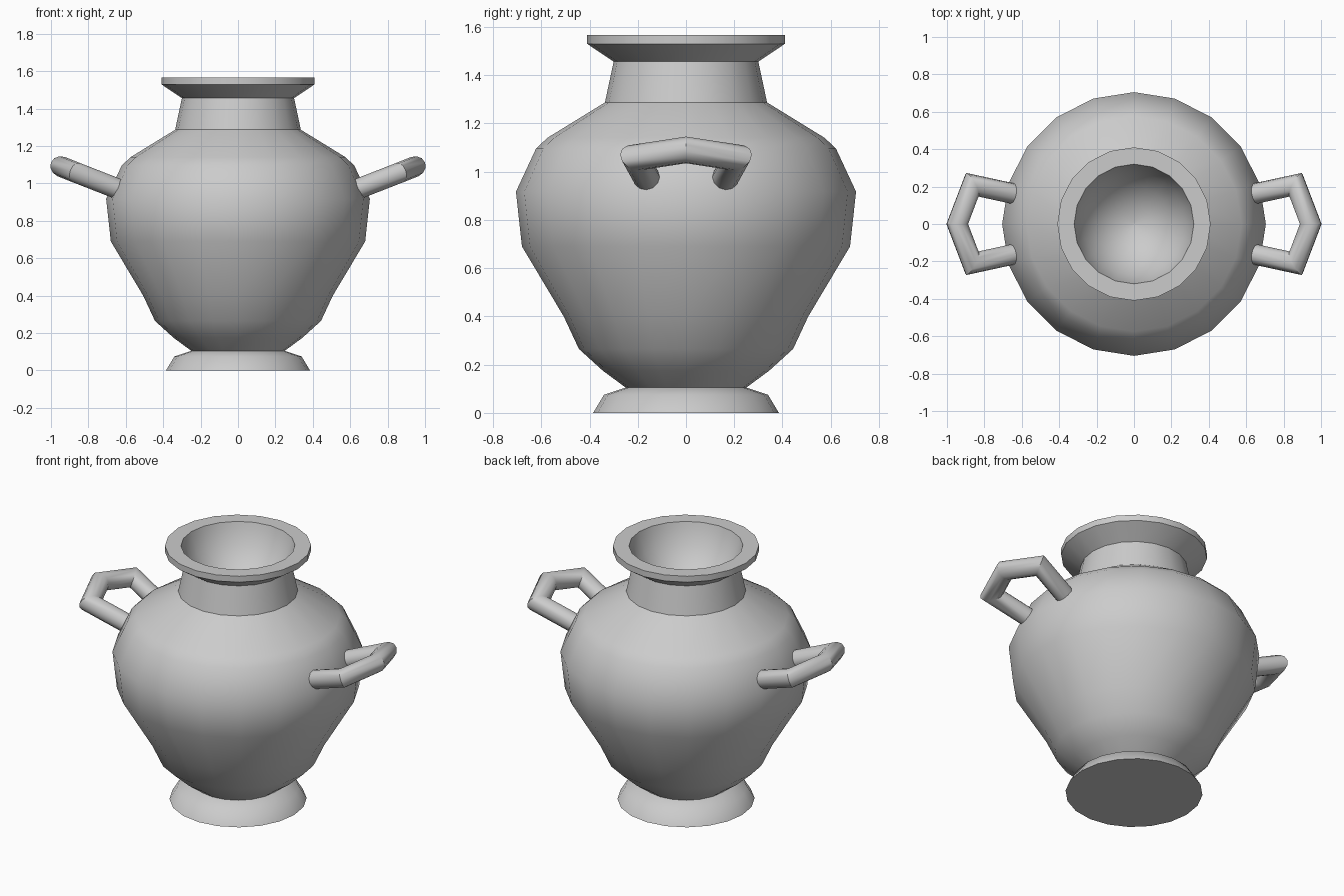
import bpy, bmesh
from math import cos, sin, pi, radians
from mathutils import Vector

if "Cube" in bpy.data.objects:
    bpy.data.objects.remove(bpy.data.objects["Cube"])


def finish(name, bm, angle):
    bmesh.ops.recalc_face_normals(bm, faces=bm.faces)
    mesh = bpy.data.meshes.new(name)
    bm.to_mesh(mesh)
    bm.free()
    ob = bpy.data.objects.new(name, mesh)
    bpy.context.collection.objects.link(ob)
    bpy.ops.object.select_all(action='DESELECT')
    ob.select_set(True)
    bpy.context.view_layer.objects.active = ob
    bpy.ops.object.shade_smooth_by_angle(angle=radians(angle))
    return ob


def bridge(bm, a, b):
    n = len(a)
    for i in range(n):
        j = (i + 1) % n
        bm.faces.new((a[i], a[j], b[j], b[i]))


def lathe(name, profile, sides=20, angle=42):
    bm = bmesh.new()
    rings = [[bm.verts.new((r * cos(2 * pi * i / sides), r * sin(2 * pi * i / sides), z))
              for i in range(sides)] for r, z in profile]
    for a, b in zip(rings, rings[1:]):
        bridge(bm, a, b)
    bm.faces.new(rings[0])
    bm.faces.new(rings[-1])
    return finish(name, bm, angle)


def mitred_tube(name, path, radius, normal, sides=12, angle=40):
    pts = [Vector(p) for p in path]
    bm = bmesh.new()
    rings = []
    for k, p in enumerate(pts):
        t_in = (p - pts[max(k - 1, 0)]).normalized()
        t_out = (pts[min(k + 1, len(pts) - 1)] - p).normalized()
        t = (t_in + t_out).normalized()
        stretch = 1 / max(t.dot(t_in), t.dot(t_out))
        side = normal.cross(t).normalized() * stretch
        rings.append([bm.verts.new(p + radius * (cos(2 * pi * i / sides) * side
                                                + sin(2 * pi * i / sides) * normal))
                      for i in range(sides)])
    for a, b in zip(rings, rings[1:]):
        bridge(bm, a, b)
    bm.faces.new(rings[0])
    bm.faces.new(rings[-1])
    return finish(name, bm, angle)


# Vase: foot, belly, shoulder, neck, flared rim and the rounded hollow of the mouth
lathe("vase_body", [
    (0.385, 0), (0.34, 0.075), (0.25, 0.105),
    (0.345, 0.175), (0.444, 0.265), (0.507, 0.40), (0.68, 0.69), (0.705, 0.917),
    (0.622, 1.095), (0.575, 1.14), (0.336, 1.287),
    (0.30, 1.456), (0.41, 1.53), (0.41, 1.567),
    (0.32, 1.567), (0.31, 1.53), (0.275, 1.44), (0.20, 1.34), (0.10, 1.275), (0.01, 1.255),
])

# Angular handles, tilted upward, mirrored to the other side
handle_path = [(0.635, 0.16, 0.968), (0.865, 0.21, 1.058), (0.945, 0, 1.09),
               (0.865, -0.21, 1.058), (0.635, -0.16, 0.968)]
handle = mitred_tube("handles", handle_path, 0.055, Vector((-0.39, 0, 1)).normalized())
mirror = handle.modifiers.new("mirror", 'MIRROR')
mirror.use_axis = (True, False, False)
